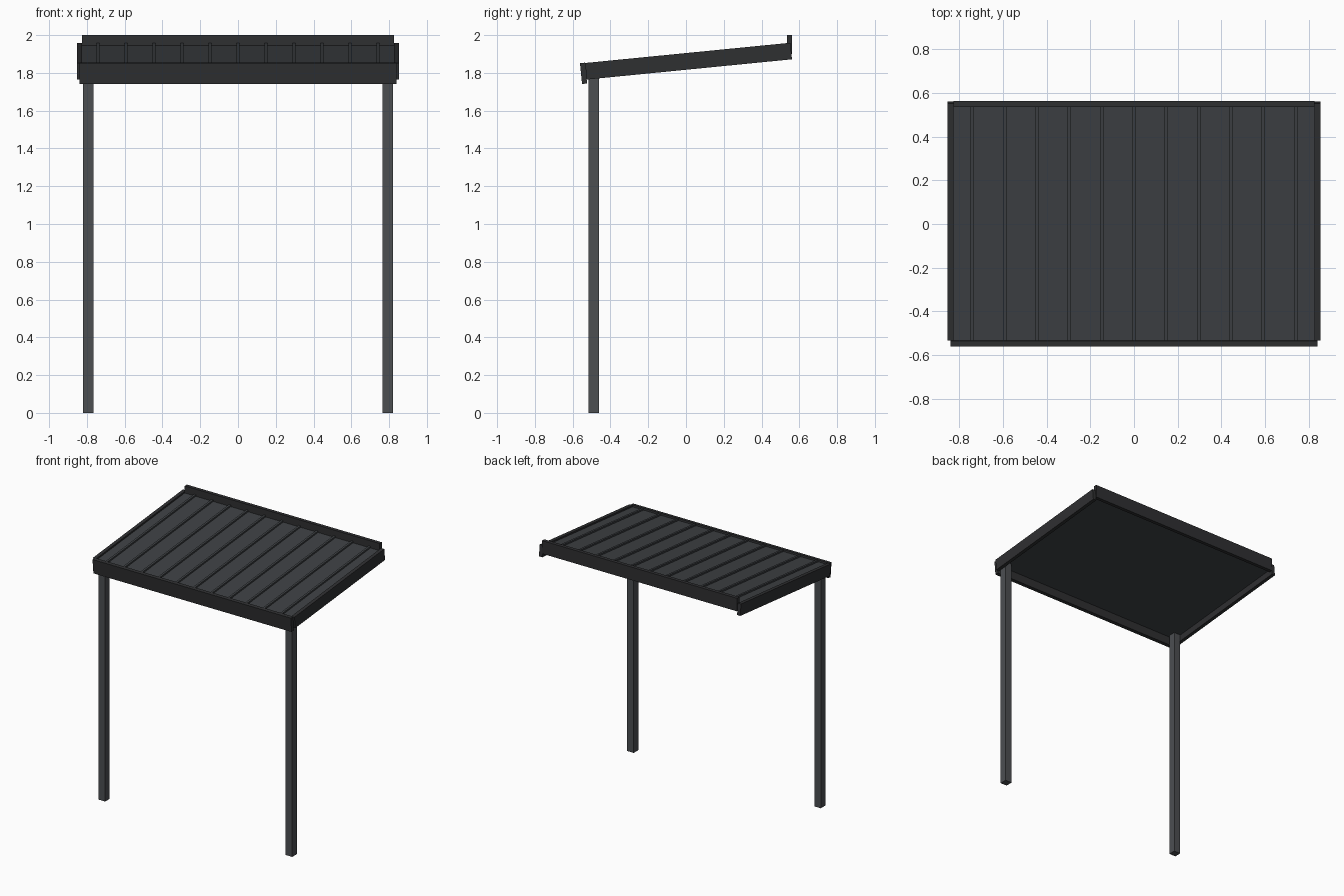
import bpy
from math import atan2, sin, cos
from mathutils import Vector, Matrix

if "Cube" in bpy.data.objects:
    bpy.data.objects.remove(bpy.data.objects["Cube"])

SLOPE = atan2(0.107, 1.085)
PIVOT = Vector((0, 0.0125, 1.862))


def material(name, rgb):
    m = bpy.data.materials.new(name)
    m.diffuse_color = (*rgb, 1)
    m.use_nodes = True
    m.node_tree.nodes["Principled BSDF"].inputs["Base Color"].default_value = m.diffuse_color
    return m


FRAME = material("dark_frame", (0.028, 0.029, 0.031))
ROOF = material("roof_sheet", (0.048, 0.053, 0.058))
POST = material("post_grey", (0.072, 0.077, 0.083))


def box(name, lo, hi, mat, sloped=False):
    """Box from two corners; sloped boxes live in the tilted roof's own axes."""
    lo, hi = Vector(lo), Vector(hi)
    bpy.ops.mesh.primitive_cube_add(size=1)
    o = bpy.context.object
    o.name = name
    o.data.transform(Matrix.Translation((lo + hi) / 2) @ Matrix.Diagonal((*(hi - lo), 1)))
    if sloped:
        o.location = PIVOT
        o.rotation_euler.x = SLOPE
    o.data.materials.append(mat)
    return o


# Posts and side rafters, one pair per side
for s, side in ((-1, "left"), (1, "right")):
    x0, x1 = sorted((s * 0.765, s * 0.82))
    box(side + "_post", (x0, -0.515, 0), (x1, -0.46, 1.815), POST)
    x0, x1 = sorted((s * 0.826, s * 0.853))
    box(side + "_rafter", (x0, -0.545, -0.044), (x1, 0.547, 0.044), FRAME, True)

# Roof sheet with standing seams
box("roof_panel", (-0.826, -0.545, 0.005), (0.826, 0.54, 0.032), ROOF, True)
for i in range(-5, 6):
    x = i * 0.148
    box("roof_seam", (x - 0.008, -0.543, 0.032), (x + 0.008, 0.53, 0.044), ROOF, True)

# Front fascia, square to the slope, and upright rear wall flashing
box("front_fascia", (-0.84, -0.572, -0.065), (0.84, -0.545, 0.046), FRAME, True)
box("rear_flashing", (-0.826, 0.535, 1.9), (0.826, 0.562, 2.0), FRAME)
